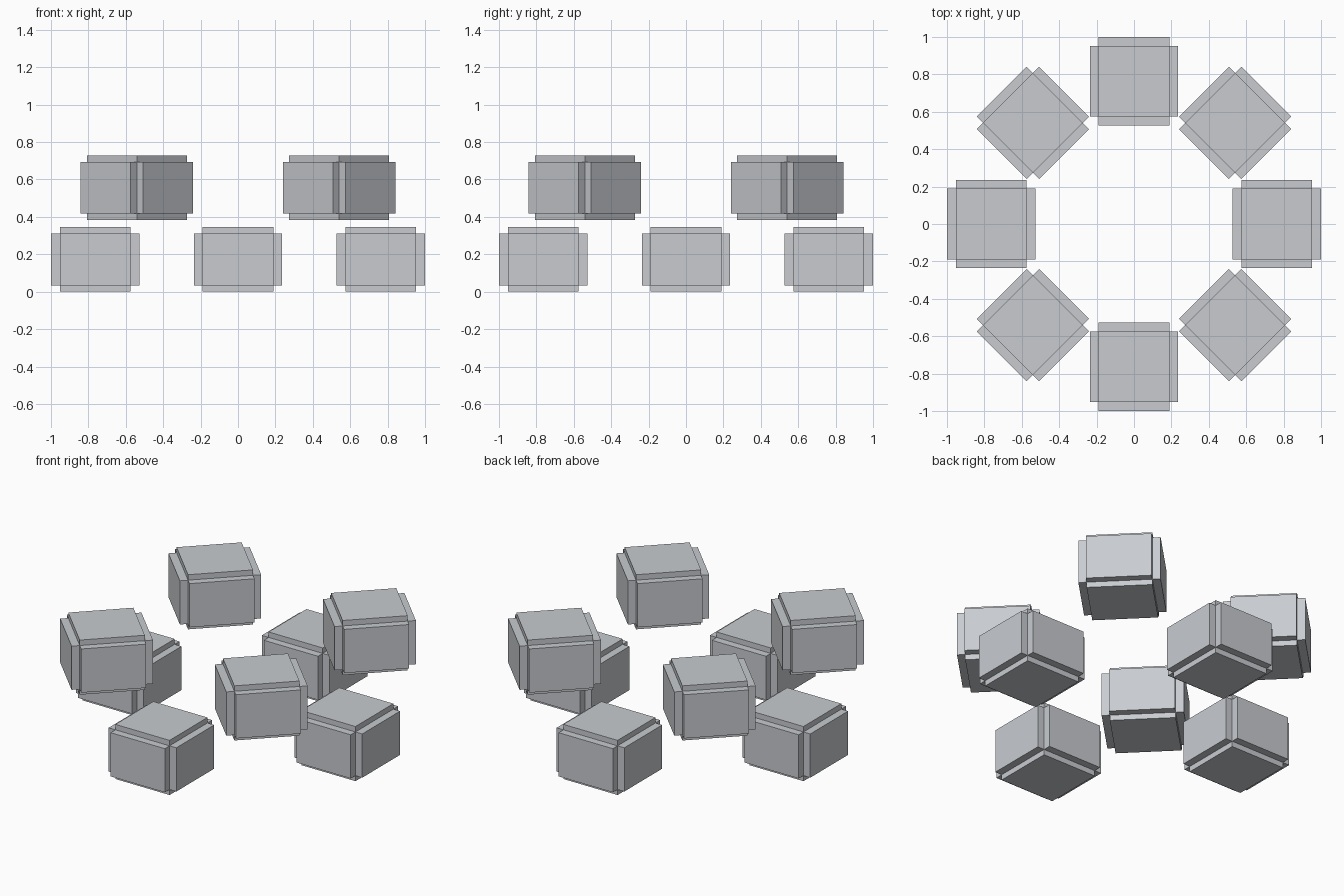
import bpy, bmesh
from math import cos, sin, pi
from mathutils import Vector, Matrix

cube = bpy.data.objects.get("Cube")
if cube:
    bpy.data.objects.remove(cube, do_unlink=True)

# Single stone colour
GREY = (0.58, 0.60, 0.63, 1.0)
stone = bpy.data.materials.new("stone_grey")
stone.use_nodes = True
stone.diffuse_color = GREY
stone.node_tree.nodes["Principled BSDF"].inputs["Base Color"].default_value = GREY

CORE = Vector((0.189, 0.189, 0.138))   # half sizes of the block core
RAISE = 1.25                           # outer size relative to the core
RING = 1 - CORE.x * RAISE              # radius of the ring of blocks
LOW, HIGH = CORE.z * RAISE, 0.555      # centre heights of the two tiers


# Block with every face pushed out, leaving notched edges
def block_mesh():
    bm = bmesh.new()
    bmesh.ops.create_cube(bm, size=2)
    raised = bmesh.ops.extrude_discrete_faces(bm, faces=bm.faces[:])["faces"]
    for face in raised:
        push = face.normal * (RAISE - 1)
        for vert in face.verts:
            vert.co += push
    bmesh.ops.transform(bm, matrix=Matrix.Diagonal(CORE.to_4d()), verts=bm.verts)
    mesh = bpy.data.meshes.new("notched_block")
    bm.to_mesh(mesh)
    bm.free()
    mesh.materials.append(stone)
    return mesh


# Ring of eight blocks: straight ones low, diagonal ones high
mesh = block_mesh()
names = ["left", "back_left", "back", "back_right",
         "right", "front_right", "front", "front_left"]
for i, name in enumerate(names):
    angle = i * pi / 4
    tier, height = ("upper", HIGH) if i % 2 else ("lower", LOW)
    block = bpy.data.objects.new(f"{tier}_block_{name}", mesh)
    block.location = (RING * cos(angle), RING * sin(angle), height)
    block.rotation_euler.z = angle
    bpy.context.collection.objects.link(block)
